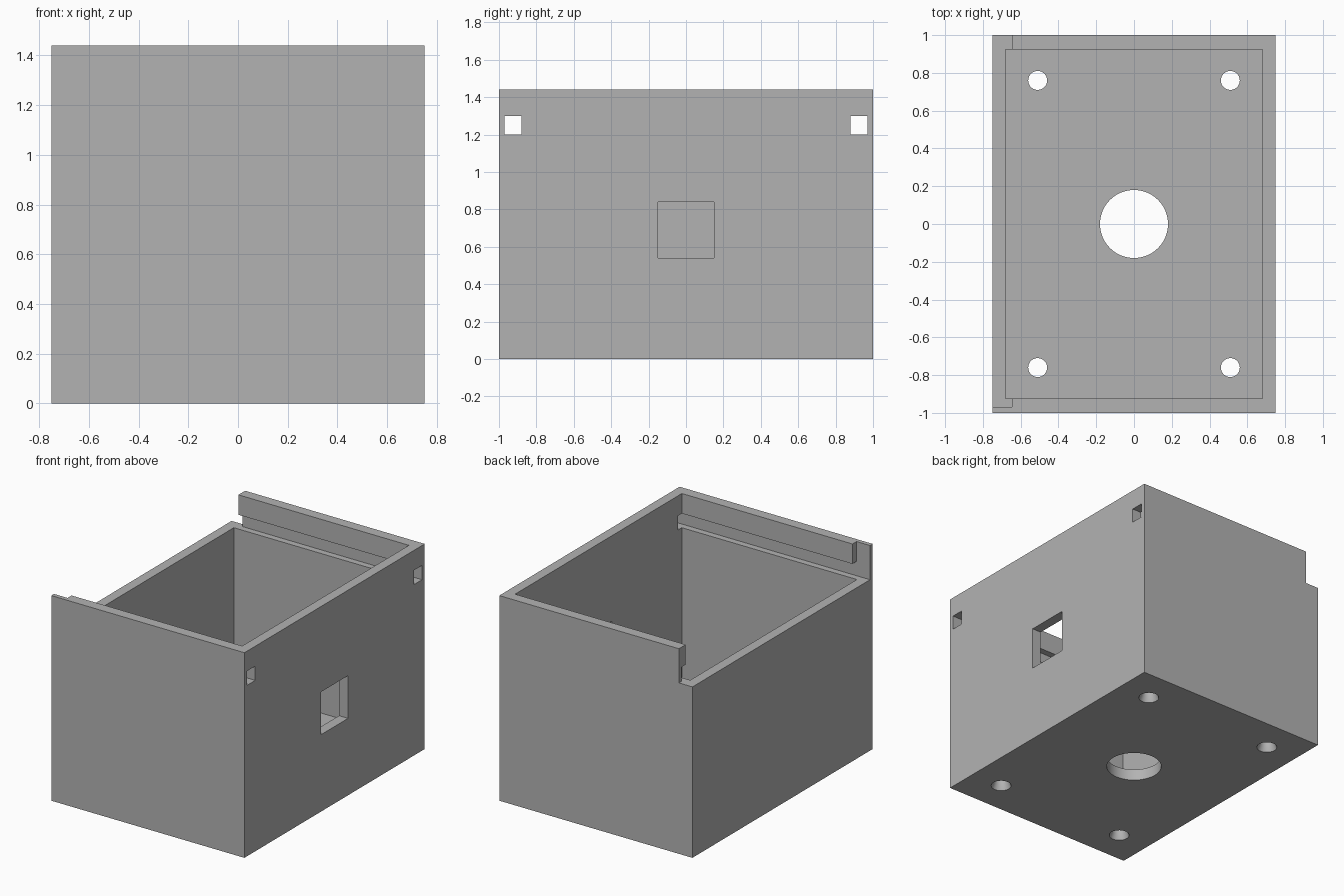
import bpy
import bmesh
from mathutils import Matrix, Vector

old = bpy.data.objects.get("Cube")
if old:
    bpy.data.objects.remove(old, do_unlink=True)

HEIGHT, FLOOR = 1.44, 0.08
GROOVE_LOW, GROOVE_HIGH = 1.2, 1.3

grey = bpy.data.materials.new("plain grey")
grey.use_nodes = True
colour = (0.45, 0.45, 0.45, 1)
grey.diffuse_color = colour
grey.node_tree.nodes["Principled BSDF"].inputs["Base Color"].default_value = colour


def add_object(name, bm):
    mesh = bpy.data.meshes.new(name)
    bm.to_mesh(mesh)
    bm.free()
    mesh.materials.append(grey)
    obj = bpy.data.objects.new(name, mesh)
    bpy.context.scene.collection.objects.link(obj)
    return obj


def block(name, low, high):
    low, high = Vector(low), Vector(high)
    bm = bmesh.new()
    bmesh.ops.create_cube(bm, size=1)
    bmesh.ops.scale(bm, vec=high - low, verts=bm.verts)
    bmesh.ops.translate(bm, vec=(low + high) / 2, verts=bm.verts)
    return add_object(name, bm)


def cone(name, x, y, z0, z1, r0, r1, sides=48):
    bm = bmesh.new()
    bmesh.ops.create_cone(bm, cap_ends=True, segments=sides, radius1=r0,
                          radius2=r1, depth=z1 - z0,
                          matrix=Matrix.Translation((x, y, (z0 + z1) / 2)))
    return add_object(name, bm)


def cut(target, cutter):
    mod = target.modifiers.new(cutter.name, 'BOOLEAN')
    mod.operation = 'DIFFERENCE'
    mod.solver = 'EXACT'
    mod.object = cutter
    bpy.context.view_layer.objects.active = target
    bpy.ops.object.modifier_apply(modifier=mod.name)
    bpy.data.objects.remove(cutter, do_unlink=True)


# Hollow case, open at the top
case = block("case", (-0.75, -1, 0), (0.75, 1, HEIGHT))
cut(case, block("cavity", (-0.68, -0.925, FLOOR), (0.68, 0.925, 2)))

# Lid grooves along the front and back walls, ending as square holes in one side
for s in (-1, 1):
    y0, y1 = sorted((s * 0.88, s * 0.97))
    cut(case, block("lid_groove", (-1, y0, GROOVE_LOW), (1, y1, GROOVE_HIGH)))

# Lowered end wall where the lid slides in
cut(case, block("lid_entry", (-1, -0.97, GROOVE_LOW), (-0.645, 1.2, 2)))

# Square window in the opposite wall
cut(case, block("window", (0.6, -0.15, 0.54), (1, 0.15, 0.84)))

# Round cable hole and countersunk screw holes in the floor
cut(case, cone("cable_hole", 0, 0, -0.1, 0.2, 0.18, 0.18, 64))
for x in (-0.51, 0.51):
    for y in (-0.76, 0.76):
        cut(case, cone("screw_hole", x, y, -0.1, 0.2, 0.05, 0.05))
        cut(case, cone("countersink", x, y, -0.02, 0.04, 0.074, 0.05))

# Smooth round holes, sharp box edges
bpy.ops.object.select_all(action='DESELECT')
case.select_set(True)
bpy.context.view_layer.objects.active = case
bpy.ops.object.shade_smooth_by_angle()
